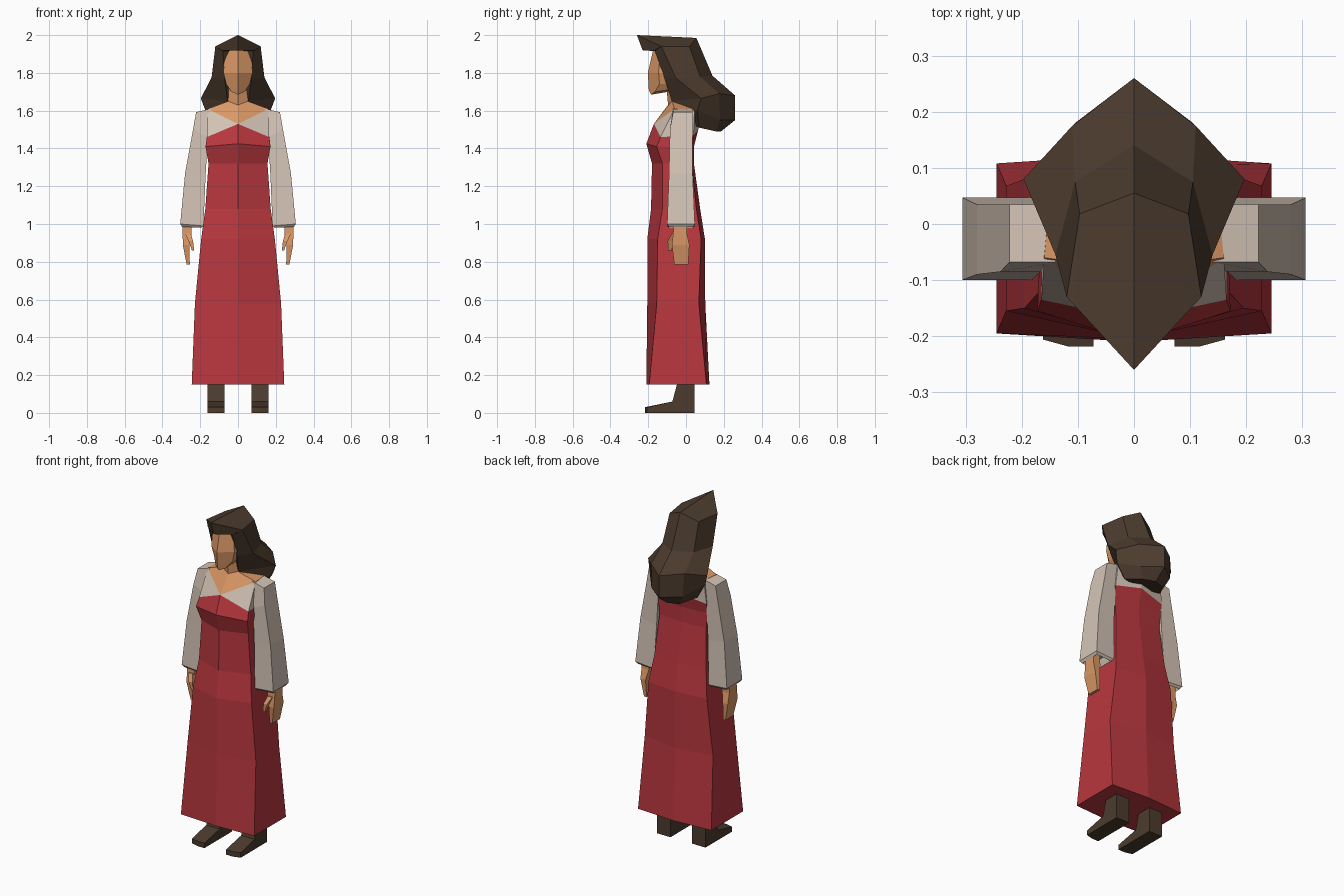
import bpy, bmesh


def material(name, rgb):
    m = bpy.data.materials.new(name)
    m.diffuse_color = (*rgb, 1)
    return m


RED = material("red cloth", (0.48, 0.038, 0.048))
LINEN = material("linen", (0.66, 0.55, 0.465))
SKIN = material("skin", (0.70, 0.31, 0.13))
BROWN = material("dark brown", (0.072, 0.044, 0.027))


def loft(name, rings, mat, sym=False):
    """Skin a stack of point rings; sym rings are half outlines from front centre to back centre."""
    n = len(rings[0])
    if sym:
        rings = [r + [(-x, y, z) for x, y, z in r[-2:0:-1]] for r in rings]
    bm = bmesh.new()
    vs = [[bm.verts.new(p) for p in r] for r in rings]
    k = len(vs[0])
    for a, b in zip(vs, vs[1:]):
        for i in range(k):
            j = (i + 1) % k
            bm.faces.new((a[i], a[j], b[j], b[i]))
    for r in (vs[0], vs[-1]):
        if sym:
            bm.faces.new(r[:n])
            bm.faces.new(r[n - 1:] + r[:1])
        else:
            bm.faces.new(r)
    bmesh.ops.remove_doubles(bm, verts=bm.verts[:], dist=0.0005)
    bmesh.ops.recalc_face_normals(bm, faces=bm.faces[:])
    me = bpy.data.meshes.new(name)
    bm.to_mesh(me)
    bm.free()
    me.materials.append(mat)
    ob = bpy.data.objects.new(name, me)
    bpy.context.collection.objects.link(ob)
    return ob


def box_ring(x0, x1, y0, y1, z_in, z_out=None):
    zo = z_in if z_out is None else z_out
    return [(x0, y0, z_in), (x1, y0, zo), (x1, y1, zo), (x0, y1, z_in)]


def pair(name, rings, mat):
    for s, side in ((1, "left"), (-1, "right")):
        loft(f"{side}_{name}", [[(s * x, y, z) for x, y, z in r] for r in rings], mat)


def hexagon(z, w, f, fc, bc, b):
    return [(0, f, z), (w, fc, z), (w, bc, z), (0, b, z)]


# Dress: skirt, waist and bust
bodice_top = [(0, -.17, 1.53), (.165, -.135, 1.46), (.165, .04, 1.47), (0, .065, 1.50)]
loft("dress", [
    hexagon(.15, .245, -.21, -.195, .108, .124),
    hexagon(.58, .228, -.205, -.155, .068, .102),
    hexagon(.92, .195, -.205, -.15, .08, .10),
    hexagon(1.08, .173, -.185, -.125, .055, .075),
    hexagon(1.32, .156, -.18, -.125, .03, .042),
    [(0, -.21, 1.425), (.172, -.155, 1.41), (.165, .03, 1.41), (0, .042, 1.41)],
    bodice_top], RED, True)

# Blouse yoke and bare neckline
yoke = [(0, -.17, 1.53), (.16, -.06, 1.61), (.15, .045, 1.61), (0, .07, 1.60)]
loft("blouse_yoke", [bodice_top, yoke], LINEN, True)
loft("neck", [
    yoke,
    [(0, -.095, 1.63), (.052, -.075, 1.65), (.05, .03, 1.65), (0, .04, 1.65)],
    hexagon(1.74, .05, -.105, -.085, .03, .04)], SKIN, True)

# Head
loft("head", [
    [(0, -.185, 1.685), (.035, -.165, 1.70), (.05, -.03, 1.72), (0, .03, 1.72)],
    [(0, -.197, 1.71), (.062, -.14, 1.74), (.065, -.02, 1.75), (0, .03, 1.75)],
    hexagon(1.80, .077, -.202, -.145, .0, .05),
    hexagon(1.93, .068, -.172, -.14, .0, .03)], SKIN, True)

# Hair: pointed fringe over the face, swept out behind the shoulders
crown = [(.12, -.13, 1.94), (.097, .018, 1.94), (0, .055, 1.985)]
loft("hair", [
    [(0, -.26, 2.0), (.12, -.13, 1.94)] + crown,
    [(0, -.23, 1.92), (.082, -.17, 1.918)] + crown,
    [(0, -.13, 1.918), (.08, -.165, 1.915)] + crown,
    [(0, -.07, 1.77), (.07, -.11, 1.76), (.14, -.055, 1.775), (.105, .075, 1.78), (0, .14, 1.785)],
    [(0, -.02, 1.68), (.055, -.075, 1.65), (.197, .08, 1.665), (.11, .175, 1.69), (0, .26, 1.68)],
    [(0, .02, 1.61), (.10, -.01, 1.61), (.172, .06, 1.60), (.105, .18, 1.55), (0, .26, 1.55)],
    [(0, .05, 1.53), (.06, .045, 1.52), (.125, .07, 1.51), (.07, .16, 1.49), (0, .185, 1.49)],
], BROWN, True)

# Wide sleeves with a recessed cuff opening
pair("sleeve", [
    box_ring(.14, .222, -.068, .035, 1.612, 1.592),
    box_ring(.16, .238, -.085, .035, 1.46, 1.50),
    box_ring(.172, .280, -.09, .035, 1.25, 1.27),
    box_ring(.183, .306, -.10, .047, .99, 1.0),
    box_ring(.195, .296, -.09, .037, .98, .985),
    box_ring(.21, .285, -.08, .025, 1.02)], LINEN)

# Hands
pair("hand", [
    box_ring(.248, .292, -.062, .005, 1.04),
    box_ring(.245, .293, -.068, .005, .95),
    box_ring(.258, .292, -.075, .018, .89),
    box_ring(.255, .272, -.062, .012, .785)], SKIN)
pair("thumb", [
    box_ring(.25, .28, -.075, -.04, .95),
    box_ring(.238, .262, -.097, -.068, .91),
    box_ring(.232, .244, -.095, -.075, .86)], SKIN)

# Boots: side profile swept across the foot width, toe turned slightly
profile = [(.045, 0), (.045, .15), (.04, .32), (-.04, .32), (-.048, .15), (-.072, .06), (-.218, .03), (-.218, 0)]
pair("boot", [[(x, y + (dy if y < -.2 else 0), z) for y, z in profile]
              for x, dy in ((.072, 0), (.118, .0), (.162, .012))], BROWN)
